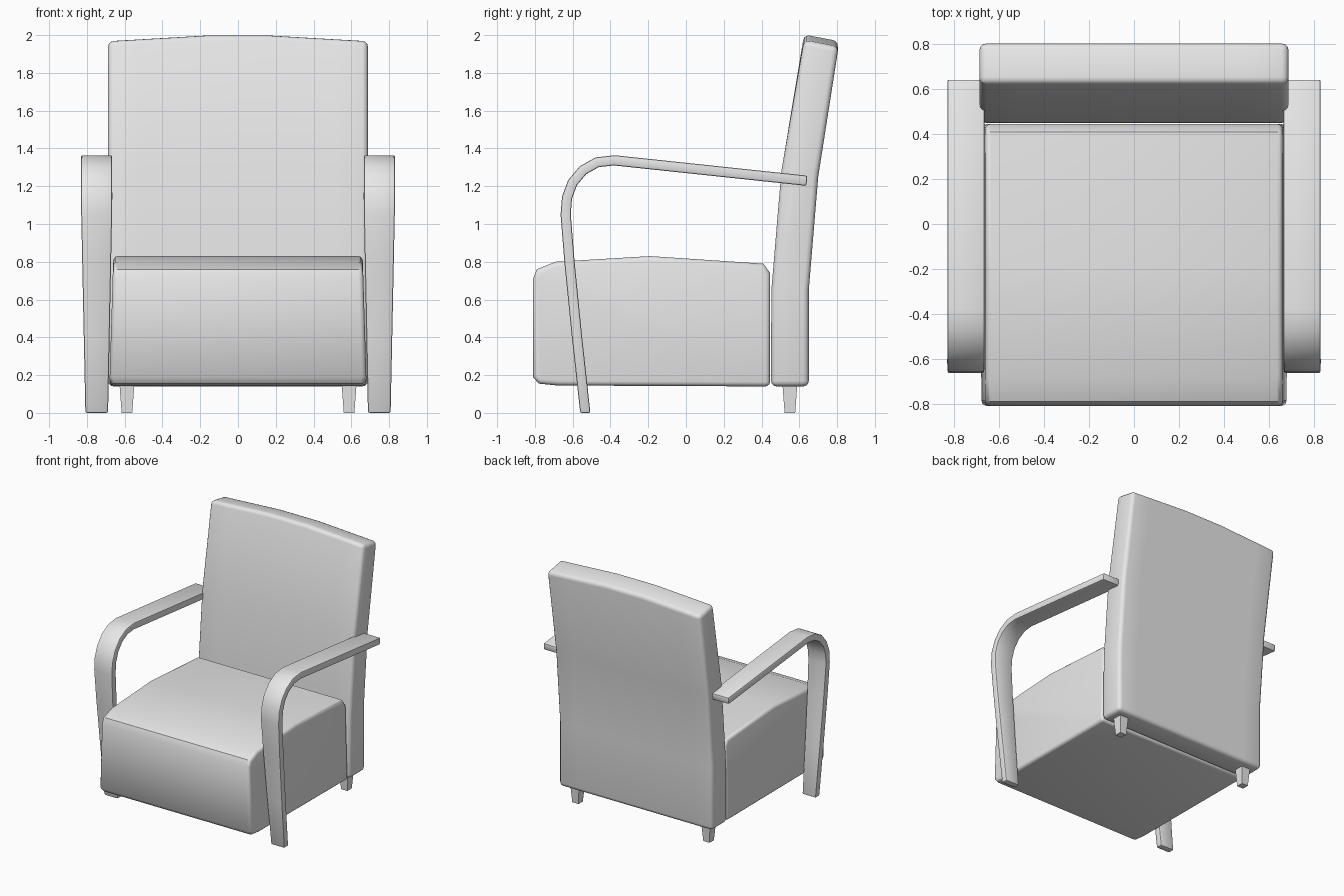
import bpy, bmesh, math
from mathutils import Vector

cube = bpy.data.objects.get("Cube")
if cube:
    bpy.data.objects.remove(cube, do_unlink=True)

GREY = (0.8, 0.8, 0.8, 1.0)
mat = bpy.data.materials.new("plain grey")
mat.use_nodes = True
mat.diffuse_color = GREY
mat.node_tree.nodes["Principled BSDF"].inputs["Base Color"].default_value = GREY


def loft(name, rings, bevel=0.0, segments=3):
    """Skin closed rings of equal length, cap the ends and round hard edges."""
    bm = bmesh.new()
    loops = [[bm.verts.new(p) for p in ring] for ring in rings]
    n = len(loops[0])
    for a, b in zip(loops, loops[1:]):
        for i in range(n):
            j = (i + 1) % n
            bm.faces.new((a[i], a[j], b[j], b[i]))
    bm.faces.new(loops[0])
    bm.faces.new(loops[-1])
    bmesh.ops.recalc_face_normals(bm, faces=bm.faces)
    if bevel:
        hard = [e for e in bm.edges if e.calc_face_angle(0) > math.radians(60)]
        bmesh.ops.bevel(bm, geom=hard, offset=bevel, segments=segments,
                        profile=0.5, affect='EDGES', clamp_overlap=True)
    mesh = bpy.data.meshes.new(name)
    bm.to_mesh(mesh)
    bm.free()
    mesh.materials.append(mat)
    obj = bpy.data.objects.new(name, mesh)
    bpy.context.collection.objects.link(obj)
    bpy.ops.object.select_all(action='DESELECT')
    obj.select_set(True)
    bpy.context.view_layer.objects.active = obj
    bpy.ops.object.shade_smooth_by_angle(angle=math.radians(40))
    return obj


# Seat: domed side profile (y, z), slightly narrower towards the top
seat_profile = [(-0.81, 0.19), (-0.78, 0.155), (-0.68, 0.145), (0.445, 0.14),
                (0.445, 0.74), (0.41, 0.79), (-0.19, 0.83), (-0.69, 0.80),
                (-0.79, 0.76), (-0.81, 0.71)]
loft("seat", [[(s * (0.685 - 0.03 * z), y, z) for y, z in seat_profile]
              for s in (-1, 1)], bevel=0.025)

# Backrest: leaning side profile repeated across the width, with a crowned top
back_profile = [(0.45, 0.14), (0.452, 0.65), (0.505, 1.28), (0.625, 2.003),
                (0.808, 1.968), (0.70, 1.25), (0.65, 0.65), (0.65, 0.14)]


def crown_drop(t, z):
    return 0.03 * max(0, abs(t) - 0.25) / 0.75 if z > 1.5 else 0


loft("backrest", [[(0.688 * t, y, z - crown_drop(t, z)) for y, z in back_profile]
                  for t in (-1, -0.75, -0.5, -0.25, 0.25, 0.5, 0.75, 1)],
     bevel=0.03)

# Arms: a bent strip that runs from the front foot up and back to the backrest
arm_path = [Vector(p) for p in (
    (-0.533, 0), (-0.577, 0.4), (-0.617, 0.8), (-0.637, 1.05), (-0.63, 1.14),
    (-0.60, 1.22), (-0.545, 1.285), (-0.47, 1.327), (-0.38, 1.337), (0.64, 1.229))]
HALF_THICK = 0.027


def arm_rings(side):
    rings = []
    for i, p in enumerate(arm_path):
        before = arm_path[max(i - 1, 0)]
        after = arm_path[min(i + 1, len(arm_path) - 1)]
        along = (after - before).normalized()
        off = Vector((-along.y, along.x)) * HALF_THICK
        t = min(p.y / 1.1, 1) if i < 4 else 1
        inner, outer = 0.688 - 0.022 * t, 0.808 + 0.023 * t
        a, b = p + off, p - off
        if i == 0:
            a.y = b.y = 0
        rings.append([(side * x, q.x, q.y) for x, q in
                      ((inner, a), (outer, a), (outer, b), (inner, b))])
    return rings


# Rear feet: short tapered square blocks
def foot_rings(side):
    return [[(side * 0.588 + dx * h, 0.55 + dy * h, z)
             for dx, dy in ((-1, -1), (1, -1), (1, 1), (-1, 1))]
            for h, z in ((0.028, 0), (0.04, 0.16))]


for label, side in (("left", 1), ("right", -1)):
    loft(label + "_arm", arm_rings(side), bevel=0.009, segments=2)
    loft(label + "_rear_foot", foot_rings(side))
